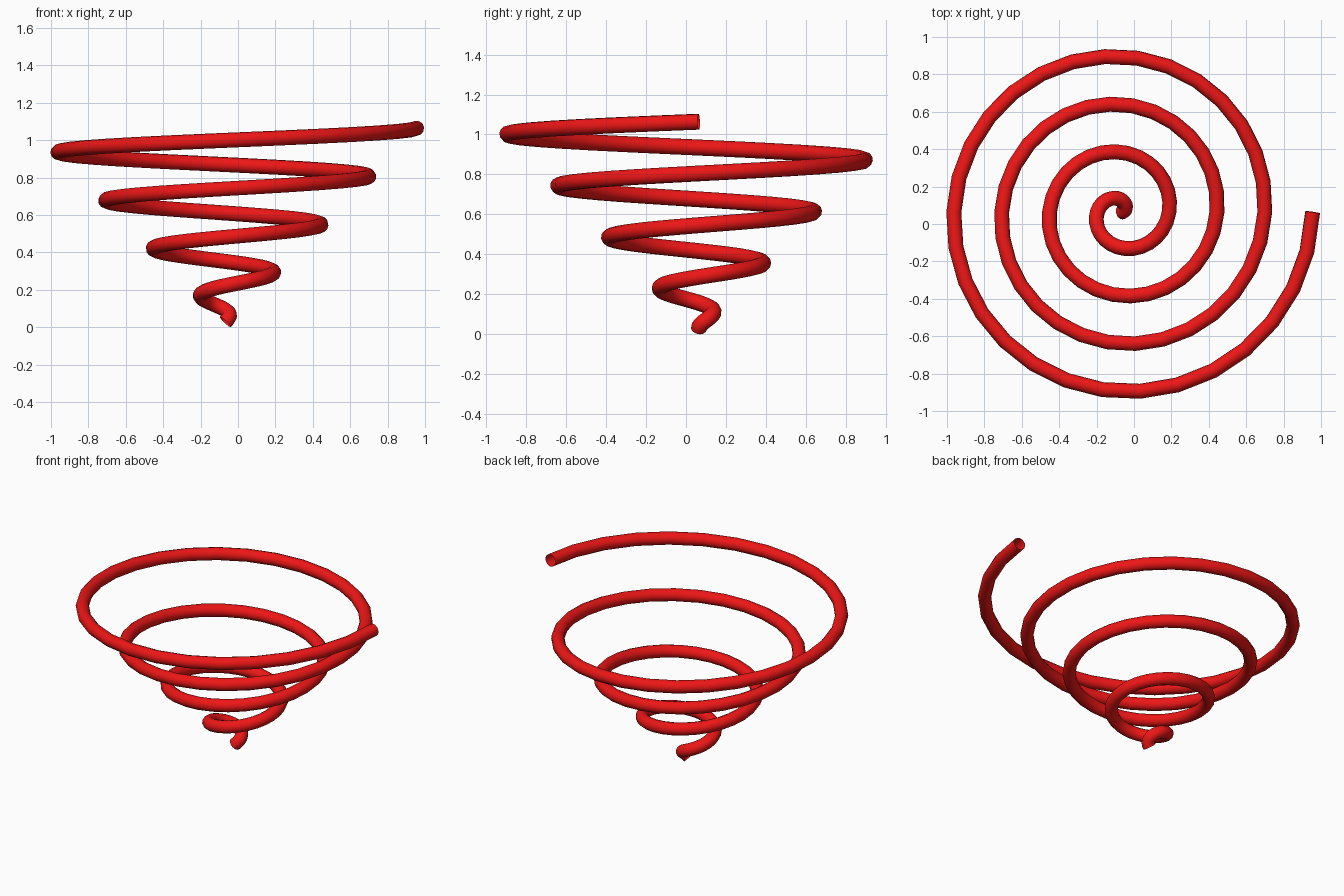
import bpy
from math import cos, sin, tau

if "Cube" in bpy.data.objects:
    bpy.data.objects.remove(bpy.data.objects["Cube"])

TURNS, STEPS = 4, 30          # turns, path points per turn
GROW, RISE = 0.2558, 0.259    # radius and height gained per turn
CX, CY, Z0, TUBE = -0.068, 0.064, 0.028, 0.04

# Conical spiral path with a round open bevel
curve = bpy.data.curves.new("spiral_tube", 'CURVE')
curve.dimensions = '3D'
curve.bevel_depth = TUBE
curve.bevel_resolution = 4
curve.use_fill_caps = False
spline = curve.splines.new('POLY')
spline.points.add(TURNS * STEPS)
for i, p in enumerate(spline.points):
    t = i / STEPS
    r = GROW * t
    p.co = (CX + r * cos(tau * t), CY + r * sin(tau * t), Z0 + RISE * t, 1)
spline.use_smooth = True

tube = bpy.data.objects.new("spiral_tube", curve)
bpy.context.collection.objects.link(tube)

# Red finish
red = bpy.data.materials.new("red")
red.diffuse_color = (0.85, 0.008, 0.008, 1)
red.use_nodes = True
red.node_tree.nodes["Principled BSDF"].inputs["Base Color"].default_value = red.diffuse_color
curve.materials.append(red)
